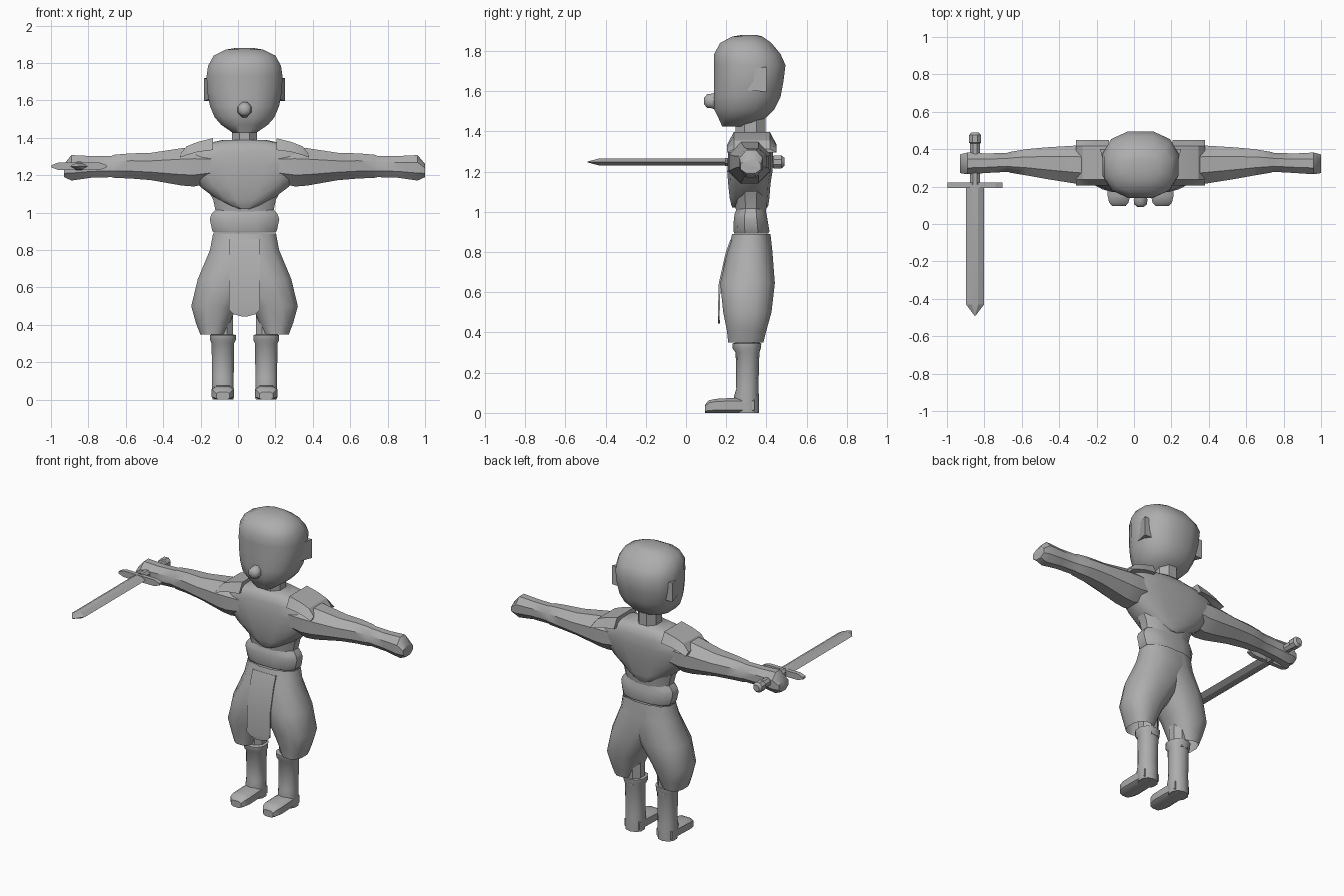
import bpy, bmesh, math

CX = 0.035  # the body's plane of symmetry
grey = bpy.data.materials.new("plain grey")
grey.diffuse_color = (0.42, 0.42, 0.42, 1)


def skin(name, rings, mirror=False, caps=True, angle=35):
    """Bridge rings of points into one surface, local to the symmetry plane."""
    bm = bmesh.new()
    loops = [[bm.verts.new(p) for p in ring] for ring in rings]
    n = len(loops[0])
    for a, b in zip(loops, loops[1:]):
        for i in range(n):
            j = (i + 1) % n
            bm.faces.new((a[i], a[j], b[j], b[i]))
    if caps:
        bm.faces.new(loops[0])
        bm.faces.new(loops[-1])
    bmesh.ops.recalc_face_normals(bm, faces=bm.faces)
    me = bpy.data.meshes.new(name)
    bm.to_mesh(me)
    bm.free()
    me.materials.append(grey)
    ob = bpy.data.objects.new(name, me)
    ob.location.x = CX
    bpy.context.collection.objects.link(ob)
    bpy.ops.object.select_all(action='DESELECT')
    ob.select_set(True)
    bpy.context.view_layer.objects.active = ob
    bpy.ops.object.shade_smooth_by_angle(angle=math.radians(angle))
    if mirror:
        ob.modifiers.new("mirror", 'MIRROR').use_mirror_merge = False
    return ob


def oval(u0, u1, v0, v1, sides, power):
    """Superellipse filling the given bounds."""
    pts = []
    for i in range(sides):
        a = 2 * math.pi * (i + 0.5) / sides
        c, s = math.cos(a), math.sin(a)
        pts.append((math.copysign(abs(c) ** (2 / power), c), math.copysign(abs(s) ** (2 / power), s)))
    mu, mv = max(p[0] for p in pts), max(p[1] for p in pts)
    return [((u0 + u1) / 2 + p / mu * (u1 - u0) / 2, (v0 + v1) / 2 + q / mv * (v1 - v0) / 2) for p, q in pts]


def loft(name, axis, sections, sides=8, power=2, **kw):
    """Sections are (position on axis, u0, u1, v0, v1)."""
    place = {'x': lambda t, u, v: (t, u, v), 'y': lambda t, u, v: (u, t, v), 'z': lambda t, u, v: (u, v, t)}[axis]
    rings = [[place(t, u, v) for u, v in oval(*b, sides, power)] for t, *b in sections]
    return skin(name, rings, **kw)


def body(name, sections, **kw):
    """Symmetric part: sections are (z, half width, front y, back y)."""
    return loft(name, 'z', [(z, -h, h, f, b) for z, h, f, b in sections], **kw)


# head
body("head", [(1.425, .06, .18, .30), (1.47, .125, .16, .40), (1.51, .16, .14, .44),
              (1.57, .185, .138, .47), (1.65, .20, .14, .485), (1.73, .203, .14, .495),
              (1.785, .195, .14, .47), (1.84, .165, .17, .425), (1.872, .10, .23, .38),
              (1.88, .05, .28, .35)], sides=12, power=2.4, angle=50)
loft("ear", 'y', [(.24, .15, .175, 1.61, 1.71), (.40, .15, .217, 1.597, 1.72)], 4, 50, mirror=True)
loft("nose", 'y', [(.09, -.016, .016, 1.535, 1.567), (.105, -.034, .034, 1.517, 1.585),
                   (.13, -.037, .037, 1.515, 1.588), (.16, -.025, .025, 1.50, 1.60)], 8, angle=60)
body("neck", [(1.34, .066, .247, .395), (1.50, .066, .247, .395)], sides=8)

# torso
body("vest", [(1.021, .04, .23, .405), (1.035, .085, .225, .41), (1.07, .145, .217, .415),
              (1.137, .235, .21, .42), (1.20, .29, .205, .43), (1.26, .343, .207, .432),
              (1.325, .335, .212, .432), (1.36, .25, .222, .42), (1.388, .12, .245, .40)],
     sides=16, power=2.9, angle=45)
body("midriff", [(1.20, .235, .235, .415), (1.137, .205, .235, .41), (1.07, .168, .24, .405),
                 (.98, .148, .252, .395)], sides=12, power=2.5)
body("waistband", [(1.03, .145, .258, .39), (.99, .178, .242, .40), (.965, .186, .238, .405),
                   (.905, .173, .235, .415), (.893, .165, .24, .41)], sides=12, power=2.6)


# shoulder pads
def pad_ring(x, low, high):
    return [(x, .205, low), (x, .238, high), (x, .417, high), (x, .45, low)]


skin("shoulder_pad", [pad_ring(.17, 1.335, 1.398), pad_ring(.25, 1.325, 1.378),
                      pad_ring(.31, 1.308, 1.355), pad_ring(.345, 1.295, 1.312)], mirror=True, angle=25)

# arms with hands
arm = [(.18, .315, .10, 1.25, .09), (.27, .315, .105, 1.245, .105), (.335, .317, .103, 1.245, .10),
       (.50, .325, .085, 1.247, .073), (.61, .33, .07, 1.25, .067), (.695, .33, .056, 1.248, .062),
       (.71, .33, .051, 1.247, .057), (.82, .325, .052, 1.245, .058), (.925, .324, .058, 1.24, .068),
       (.965, .322, .05, 1.225, .035)]
loft("arm", 'x', [(x, y - a, y + a, z - b, z + b) for x, y, a, z, b in arm], 8, mirror=True, angle=40)

# trousers: two overlapping legs that part below the hips
loft("trouser_leg", 'z', [(.89, -.15, .168, .23, .42), (.80, -.16, .185, .205, .43),
                          (.645, -.06, .25, .17, .442), (.50, .04, .285, .185, .425),
                          (.41, .08, .26, .203, .40), (.35, .107, .237, .21, .385)],
     12, 2.4, mirror=True, caps=False, angle=60)

# front flap
rows = [(.86, .083, .220), (.80, .083, .198), (.645, .083, .163), (.48, .083, .158),
        (.458, .06, .159), (.445, .015, .16)]
skin("front_flap", [[(-w, y, z), (w, y, z), (w, y + .009, z), (-w, y + .009, z)] for z, w, y in rows])

# lower legs and boots
LX = .116
loft("shin", 'z', [(.30, LX - .055, LX + .055, .255, .365), (.56, LX - .055, LX + .055, .25, .37)], 8, mirror=True)
shaft = [(0, .056, .25, .363), (.08, .058, .238, .363), (.12, .058, .25, .36), (.30, .06, .247, .365),
         (.32, .069, .232, .372), (.345, .069, .23, .375), (.35, .055, .25, .36)]
loft("boot_shaft", 'z', [(z, LX - h, LX + h, f, b) for z, h, f, b in shaft], 10, 2.3, mirror=True, angle=45)
foot = [(.095, .035, .042), (.115, .052, .063), (.15, .06, .07), (.24, .058, .075), (.34, .055, .075)]
loft("boot_foot", 'y', [(y, LX - h, LX + h, 0, t) for y, h, t in foot], 8, 3.5, mirror=True, angle=40)

# sword held forward in one hand
SX, SZ = -.885, 1.248


def blade_ring(y, w, h):
    return [(SX + sx * w * k, y, SZ + sz * h) for sx, k, sz in
            ((1, 1, 0), (1, .35, 1), (-1, .35, 1), (-1, 1, 0), (-1, .35, -1), (1, .35, -1))]


skin("sword_blade", [blade_ring(.21, .048, .018), blade_ring(-.43, .048, .018),
                     blade_ring(-.49, .003, .002)], angle=15)
guard = [(-.148, .006), (-.11, .02), (.11, .02), (.148, .006)]
loft("sword_guard", 'x', [(SX + x, .193, .221, SZ - h, SZ + h) for x, h in guard], 4, 50, angle=20)
grip = [(.21, .026), (.43, .026), (.435, .032), (.475, .032), (.49, .02)]
loft("sword_grip", 'y', [(y, SX - r, SX + r, SZ - r, SZ + r) for y, r in grip], 8)
